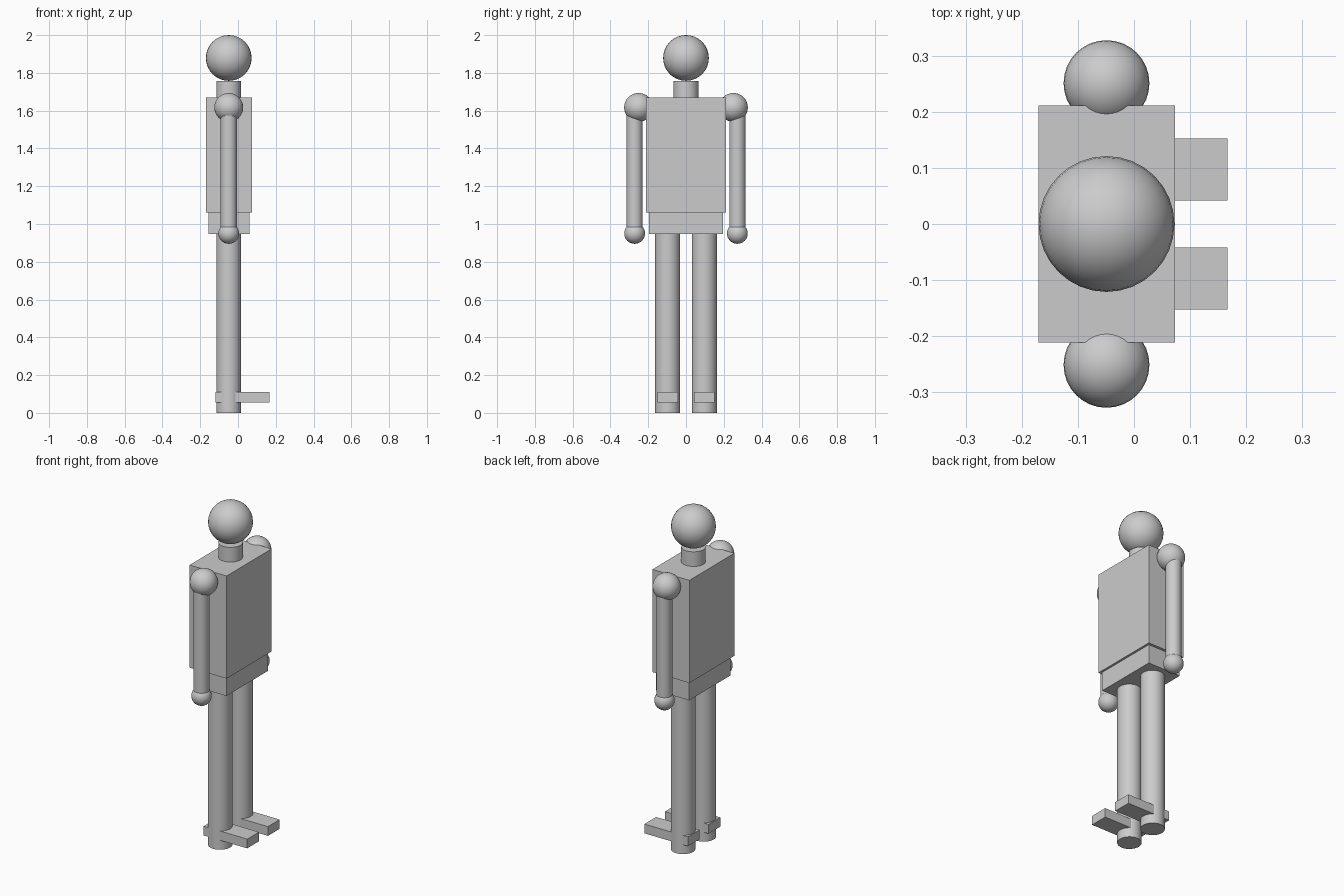
import bpy
import math

default = bpy.data.objects.get("Cube")
if default:
    bpy.data.objects.remove(default, do_unlink=True)

GREY = (0.6, 0.6, 0.6, 1.0)
grey = bpy.data.materials.new("plain grey")
grey.use_nodes = True
grey.diffuse_color = GREY
grey.node_tree.nodes["Principled BSDF"].inputs["Base Color"].default_value = GREY

CX = -0.049  # the body axis; the toes reach out towards +x


def finish(name, smooth=True):
    ob = bpy.context.object
    ob.name = ob.data.name = name
    ob.data.materials.append(grey)
    if smooth:
        bpy.ops.object.shade_smooth_by_angle(angle=math.radians(35))
    return ob


def box(name, x, y, z):
    """Box spanning the (low, high) pairs x, y and z."""
    spans = (x, y, z)
    bpy.ops.mesh.primitive_cube_add(size=1, location=[(a + b) / 2 for a, b in spans])
    bpy.context.object.scale = [b - a for a, b in spans]
    bpy.ops.object.transform_apply(location=False, rotation=False, scale=True)
    return finish(name, smooth=False)


def rod(name, y, radius, z0, z1):
    bpy.ops.mesh.primitive_cylinder_add(vertices=32, radius=radius, depth=z1 - z0,
                                        location=(CX, y, (z0 + z1) / 2))
    return finish(name)


def ball(name, y, z, radius):
    bpy.ops.mesh.primitive_uv_sphere_add(segments=32, ring_count=16, radius=radius,
                                         location=(CX, y, z))
    return finish(name)


# Head, neck and trunk
ball("head", 0, 1.879, 0.121)
rod("neck", 0, 0.066, 1.66, 1.757)
box("torso", (-0.170, 0.073), (-0.211, 0.211), (1.061, 1.67))
box("pelvis", (-0.157, 0.060), (-0.195, 0.195), (0.948, 1.061))

# Limbs, one set on each side of the trunk
for side, s in (("front", -1), ("back", 1)):
    ball(side + "_shoulder", s * 0.251, 1.617, 0.0765)
    rod(side + "_arm", s * 0.272, 0.043, 0.95, 1.61)
    ball(side + "_hand", s * 0.272, 0.95, 0.055)
    rod(side + "_leg", s * 0.097, 0.066, 0.0, 0.955)
    box(side + "_foot", (-0.119, 0.167), sorted((s * 0.042, s * 0.152)), (0.056, 0.111))
